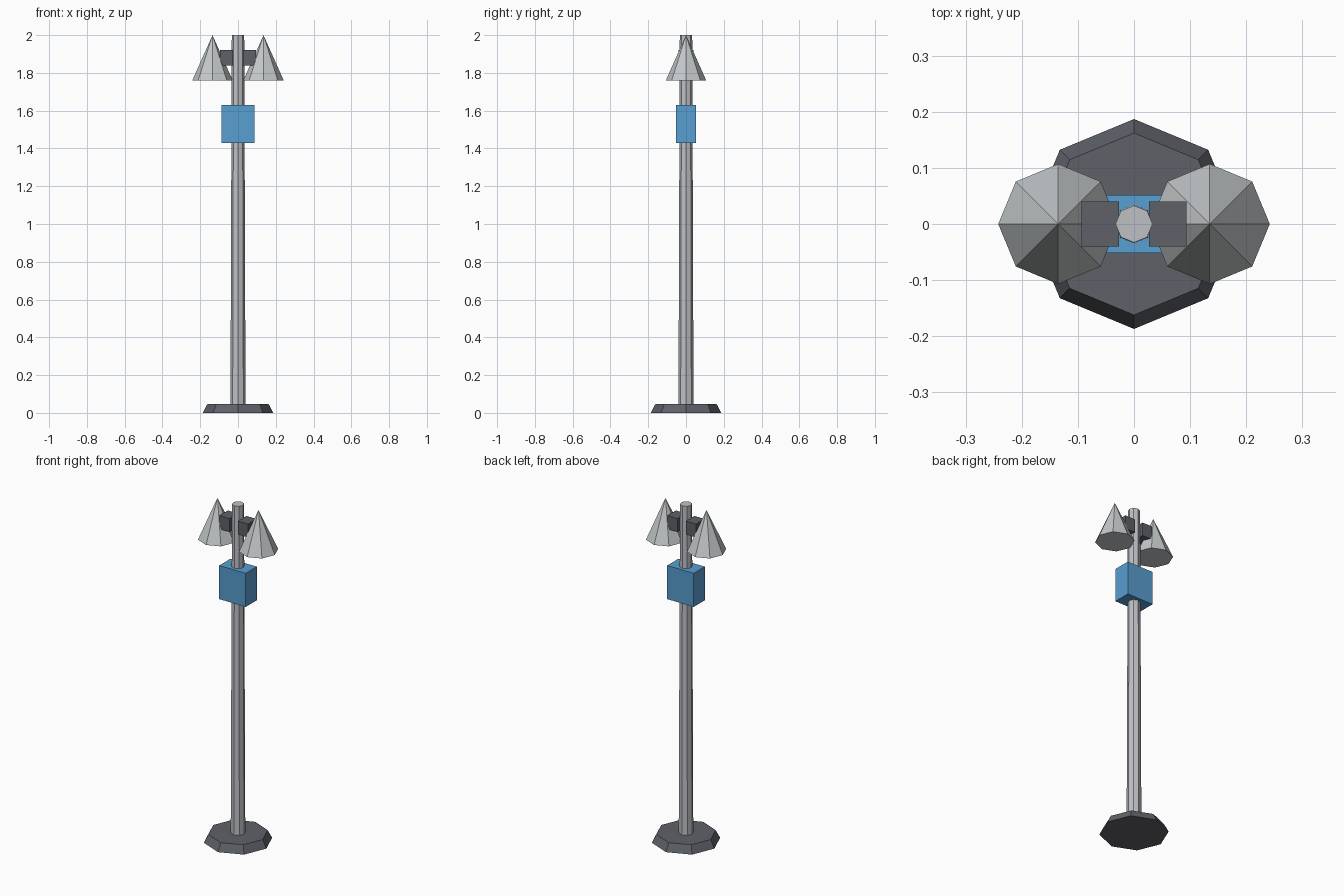
import bpy
from math import tau

cube = bpy.data.objects.get("Cube")
if cube:
    bpy.data.objects.remove(cube, do_unlink=True)


def material(name, rgb):
    mat = bpy.data.materials.new(name)
    mat.use_nodes = True
    mat.diffuse_color = (*rgb, 1)
    mat.node_tree.nodes["Principled BSDF"].inputs["Base Color"].default_value = (*rgb, 1)
    return mat


def finish(name, mat):
    obj = bpy.context.object
    obj.name = obj.data.name = name
    obj.data.materials.append(mat)
    return obj


def octagon(name, mat, r_bottom, r_top, z_bottom, z_top, x=0):
    """Eight-sided flat-shaded taper with corners on the axes."""
    bpy.ops.mesh.primitive_cone_add(
        vertices=8, radius1=r_bottom, radius2=r_top, depth=z_top - z_bottom,
        location=(x, 0, (z_bottom + z_top) / 2))
    return finish(name, mat)


def box(name, mat, size, location):
    bpy.ops.mesh.primitive_cube_add(size=1, location=location)
    obj = finish(name, mat)
    obj.scale = size
    return obj


dark = material("dark grey metal", (0.114, 0.120, 0.141))
steel = material("light grey metal", (0.52, 0.53, 0.56))
shade = material("pale shade", (0.55, 0.58, 0.59))
blue = material("blue panel", (0.098, 0.342, 0.631))

# Foot and tapered pole
octagon("base", dark, 0.187, 0.162, 0, 0.047)
octagon("pole", steel, 0.04, 0.033, 0.04, 2.0)

# Box mounted on the pole
box("sign_box", blue, (0.174, 0.104, 0.2), (0, 0, 1.53))

# Arms and lamp shades on both sides
for side, sx in (("left", 1), ("right", -1)):
    box(side + "_arm", dark, (0.067, 0.08, 0.08), (sx * 0.0605, 0, 1.88))
    octagon(side + "_lamp_shade", shade, 0.107, 0, 1.76, 2.0, sx * 0.135)
